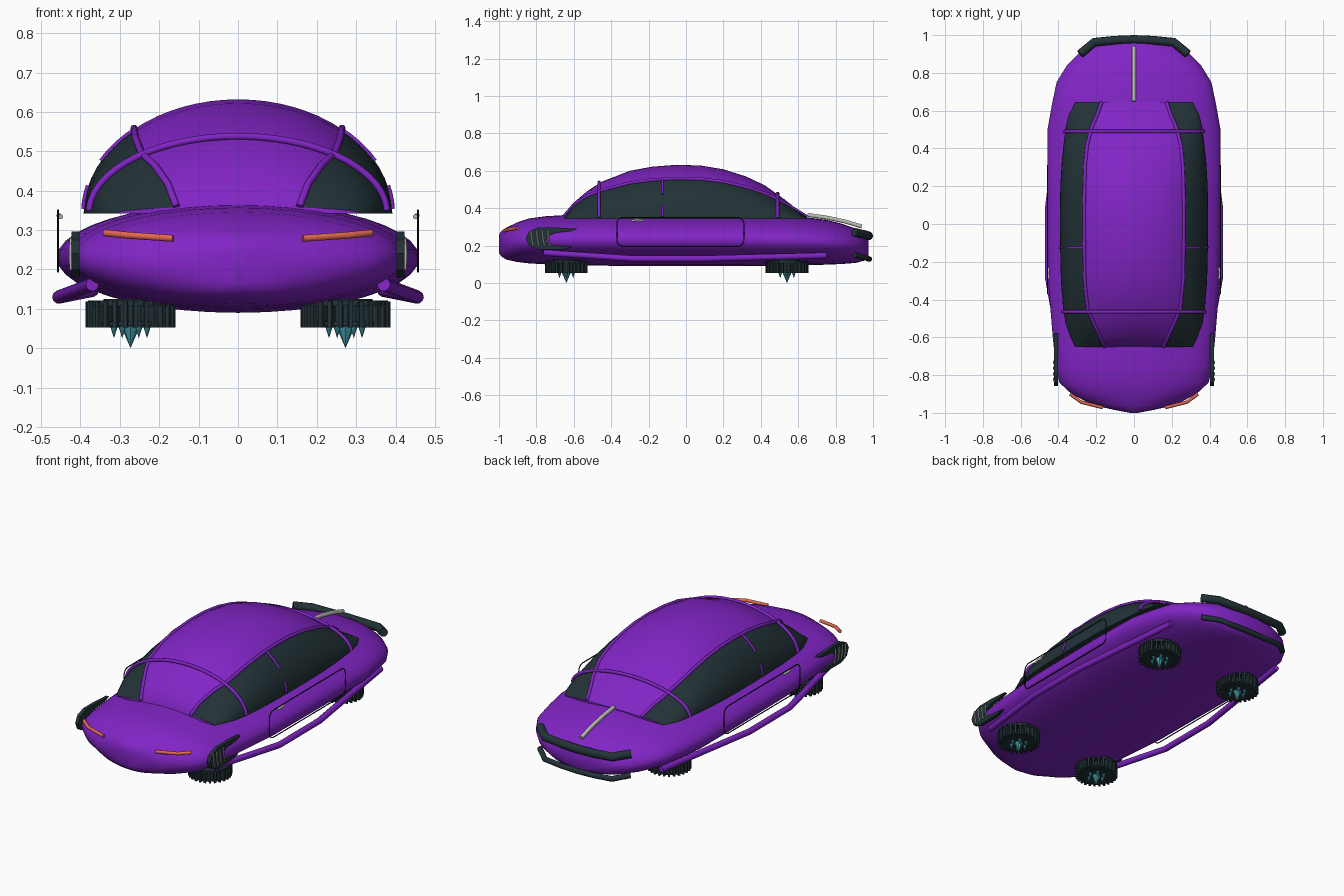
import bpy, bmesh, math
from mathutils import Matrix, Vector

if "Cube" in bpy.data.objects:
    bpy.data.objects.remove(bpy.data.objects["Cube"], do_unlink=True)


def material(name, rgb, rough=0.5):
    m = bpy.data.materials.new(name)
    m.use_nodes = True
    m.diffuse_color = (*rgb, 1)
    bsdf = m.node_tree.nodes["Principled BSDF"]
    bsdf.inputs["Base Color"].default_value = (*rgb, 1)
    bsdf.inputs["Roughness"].default_value = rough
    return m


PURPLE = material("purple paint", (0.22, 0.018, 0.56))
DARK = material("dark slate", (0.016, 0.032, 0.038))
BLACK = material("black line", (0.005, 0.007, 0.008))
ORANGE = material("orange light", (0.75, 0.14, 0.08))
GREY = material("light grey trim", (0.52, 0.52, 0.48))
TEAL = material("teal thruster", (0.06, 0.36, 0.42))


def finish(name, bm, mats, smooth=True):
    bmesh.ops.recalc_face_normals(bm, faces=bm.faces)
    mesh = bpy.data.meshes.new(name)
    bm.to_mesh(mesh)
    bm.free()
    for m in mats:
        mesh.materials.append(m)
    ob = bpy.data.objects.new(name, mesh)
    bpy.context.collection.objects.link(ob)
    if smooth:
        select(ob)
        bpy.ops.object.shade_smooth_by_angle(angle=math.radians(40))
    return ob


def select(ob):
    bpy.ops.object.select_all(action='DESELECT')
    ob.select_set(True)
    bpy.context.view_layer.objects.active = ob


def loft(rings, rule=lambda column: 0):
    bm = bmesh.new()
    rows = [[bm.verts.new(p) for p in r] for r in rings]
    n = len(rows[0])
    for a, b in zip(rows, rows[1:]):
        for i in range(n):
            j = (i + 1) % n
            bm.faces.new((a[i], a[j], b[j], b[i])).material_index = rule(i)
    for end in (rows[0], rows[-1]):
        bm.faces.new(end)
    return bm


def tube(name, points, radius, mat, closed=False, sides=3):
    cu = bpy.data.curves.new(name, 'CURVE')
    cu.dimensions = '3D'
    cu.bevel_depth = radius
    cu.bevel_resolution = sides
    cu.use_fill_caps = True
    sp = cu.splines.new('POLY')
    sp.points.add(len(points) - 1)
    for q, p in zip(sp.points, points):
        q.co = (*p, 1)
    sp.use_cyclic_u = closed
    cu.materials.append(mat)
    ob = bpy.data.objects.new(name, cu)
    bpy.context.collection.objects.link(ob)
    select(ob)
    bpy.ops.object.convert(target='MESH')
    bpy.ops.object.shade_smooth_by_angle(angle=math.radians(50))


def lerp_table(table, y):
    for a, b in zip(table, table[1:]):
        if y <= b[0]:
            k = max(0, (y - a[0]) / (b[0] - a[0]))
            return [u + (v - u) * k for u, v in zip(a[1:], b[1:])]
    return table[-1][1:]


# Hull: elliptical sections as (y, half width, bottom, top)
HULL = [(-1, .02, .16, .26), (-.985, .1, .14, .28), (-.96, .215, .125, .297),
        (-.9, .33, .112, .325), (-.84, .395, .105, .345), (-.75, .415, .1, .357),
        (-.6, .43, .096, .366), (-.3, .455, .09, .37), (.2, .46, .09, .37),
        (.5, .458, .092, .362), (.63, .435, .095, .353), (.75, .41, .098, .338),
        (.84, .355, .102, .315), (.91, .285, .108, .29), (.955, .2, .12, .265),
        (.975, .08, .14, .24)]
rings = []
for y, w, lo, hi in HULL:
    angles = [math.tau * i / 40 for i in range(40)]
    rings.append([(w * math.cos(a), y, (lo + hi) / 2 + (hi - lo) / 2 * math.sin(a)) for a in angles])
finish("hull", loft(rings), [PURPLE])

# Cabin: (y, half width, roof height, roof edge as a fraction of the width)
CABIN = [(-.65, .31, .36, .5), (-.6, .335, .43, .53), (-.53, .362, .49, .58),
         (-.45, .375, .542, .65), (-.3, .387, .6, .67), (-.18, .39, .622, .67),
         (-.05, .392, .632, .67), (.08, .392, .628, .67), (.2, .39, .608, .67),
         (.32, .383, .57, .67), (.42, .373, .523, .66), (.52, .36, .452, .61),
         (.58, .345, .405, .56), (.645, .31, .355, .55)]
BASE = .342


def cabin_point(y, t, lift=0):
    """t runs -2..2 from sill to sill; -1 and 1 are the roof edges."""
    w, top, frac = lerp_table(CABIN, y)
    edge = math.asin(frac)
    a = abs(t) * edge if abs(t) <= 1 else edge + (abs(t) - 1) * (math.pi / 2 - edge)
    a = math.copysign(a, t)
    return ((w + lift) * math.sin(a), y, BASE + (top - BASE + lift) * math.cos(a))


COLS = 32
rings = [[cabin_point(row[0], -2 + 4 * i / COLS) for i in range(COLS + 1)] for row in CABIN]
finish("cabin", loft(rings, lambda i: 0 if COLS / 4 <= i < COLS * 3 / 4 else 1), [PURPLE, DARK])

# Roll bars over the cabin and rails along the roof edges
for name, y in (("front_roof_bar", -.465), ("rear_roof_bar", .49)):
    tube(name, [cabin_point(y, -1.95 + 3.9 * i / 30, .006) for i in range(31)], .009, PURPLE)
for s, side in ((1, "left"), (-1, "right")):
    tube(side + "_roof_rail", [cabin_point(r[0], s, .002) for r in CABIN], .009, PURPLE)
    for part, a, b in (("upper", 1, 1.42), ("lower", 1.7, 1.95)):
        tube(f"{side}_{part}_pillar",
             [cabin_point(-.125, s * (a + (b - a) * i / 5), .002) for i in range(6)], .006, PURPLE)

# Door outlines with rounded corners, and door handles
for s, side in ((1, "left"), (-1, "right")):
    outline = []
    for k, (cy, cz) in enumerate(((.275, .315), (-.335, .315), (-.335, .23), (.275, .23))):
        for i in range(6):
            a = math.pi / 2 * (k + i / 5)
            outline.append((s * .457, cy + .035 * math.cos(a), cz + .035 * math.sin(a)))
    tube(side + "_door_outline", outline, .003, BLACK, closed=True, sides=1)
    tube(side + "_door_handle", [(s * .45, -.29, .334), (s * .455, -.26, .337), (s * .45, -.23, .334)],
         .006, GREY)

# Side grilles: forked plates with light slats
FORK = [(-.857, .24), (-.84, .275), (-.79, .297), (-.7, .297), (-.58, .29), (-.62, .277), (-.7, .268),
        (-.745, .245), (-.745, .215), (-.7, .202), (-.6, .193), (-.66, .18), (-.79, .18), (-.84, .2)]
for s, side in ((1, "left"), (-1, "right")):
    rings = [[(s * x, y, z) for y, z in FORK] for x in (.403, .423)]
    finish(side + "_grille", loft(rings), [DARK], smooth=False)
    for i in range(4):
        y = -.825 + i * .03
        tube(f"{side}_grille_slat_{i}", [(s * .424, y + .008, .2), (s * .426, y, .24),
                                        (s * .424, y - .004, .28)], .004, GREY)

# Front light strips
for s, side in ((1, "left"), (-1, "right")):
    tube(side + "_front_light", [(s * .165, -.972, .279), (s * .28, -.943, .287), (s * .338, -.9, .293)],
         .009, ORANGE)

# Rear bumpers and rear deck trim
HALF = [(.285, .9, .272), (.21, .963, .257), (.1, .973, .253)]
upper = HALF + [(0, .977, .252)] + [(-x, y, z) for x, y, z in reversed(HALF)]
tube("upper_bumper", upper, .023, DARK)
tube("lower_bumper", [(x, y + .003, .128 + (z - .252) * 1.1) for x, y, z in upper], .015, DARK)
tube("rear_deck_trim", [(0, .65, .364), (0, .75, .35), (0, .85, .329), (0, .94, .302)], .011, GREY)

# Bent side runners
for s, side in ((1, "left"), (-1, "right")):
    tube(side + "_runner", [(s * .37, -.76, .162), (s * .455, -.28, .13), (s * .455, .08, .13),
                            (s * .37, .75, .147)], .017, PURPLE)


# Hover pads: hub, rims and upright fins around it, with downward teal spikes
def hover_pad(name, x, y):
    at = Matrix.Translation((x, y, 0))
    bm = bmesh.new()
    for radius, z, depth in ((.068, .09, .07), (.108, .114, .014), (.1, .062, .012)):
        bmesh.ops.create_cone(bm, cap_ends=True, segments=24, radius1=radius, radius2=radius,
                              depth=depth, matrix=at @ Matrix.Translation((0, 0, z)))
    for i in range(26):
        spin = Matrix.Rotation(math.tau * i / 26, 4, 'Z')
        bmesh.ops.create_cube(bm, size=1, matrix=at @ spin @ Matrix.Translation((.1, 0, .086))
                              @ Matrix.Diagonal((.028, .011, .066, 1)))
    finish(name, bm, [DARK], smooth=False)
    bm = bmesh.new()
    spikes = [(0, 0, .026, .06)]
    for i in range(6):
        a = math.tau * i / 6
        spikes.append((.042 * math.cos(a), .042 * math.sin(a), .011, .035))
    for dx, dy, radius, length in spikes:
        place = at @ Matrix.Translation((dx, dy, .06 - length / 2))
        bmesh.ops.create_cone(bm, cap_ends=True, segments=8, radius1=0, radius2=radius,
                              depth=length, matrix=place)
    finish(name + "_thruster", bm, [TEAL], smooth=False)


for s, side in ((1, "left"), (-1, "right")):
    hover_pad("front_" + side + "_pad", s * .273, -.64)
    hover_pad("rear_" + side + "_pad", s * .273, .54)
